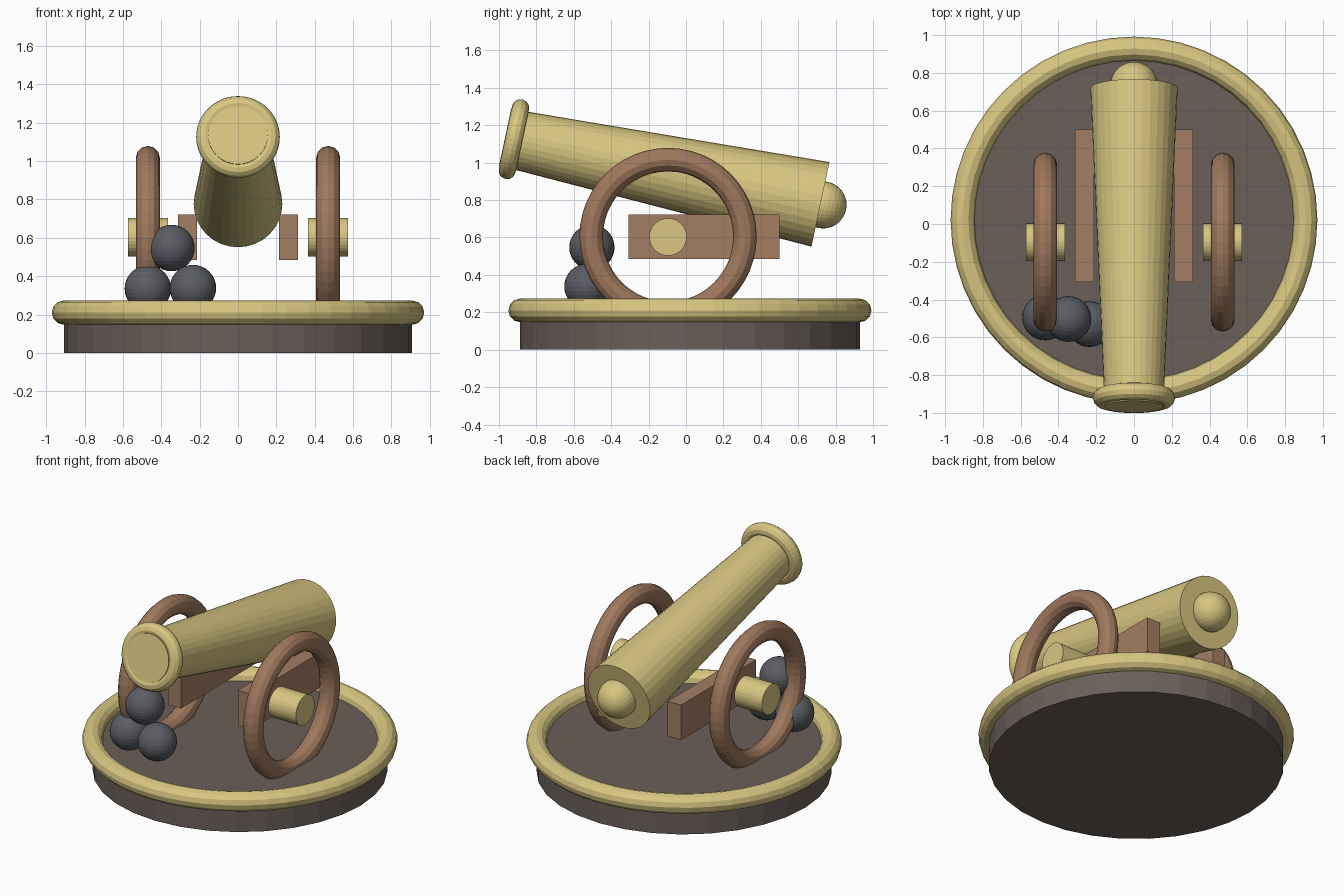
import bpy
import math
from mathutils import Vector

if "Cube" in bpy.data.objects:
    bpy.data.objects.remove(bpy.data.objects["Cube"])


def material(name, rgb):
    m = bpy.data.materials.new(name)
    m.diffuse_color = (*rgb, 1)
    m.use_nodes = True
    m.node_tree.nodes["Principled BSDF"].inputs["Base Color"].default_value = m.diffuse_color
    return m


BRASS = material("brass", (0.69, 0.57, 0.22))
WHEEL_WOOD = material("wheel wood", (0.35, 0.19, 0.11))
BEAM_WOOD = material("beam wood", (0.37, 0.21, 0.125))
STONE = material("dark stone", (0.145, 0.115, 0.102))
IRON = material("iron", (0.105, 0.11, 0.125))


def finish(name, mat):
    ob = bpy.context.object
    ob.name = name
    ob.data.materials.append(mat)
    return ob


def cone(name, mat, loc, r1, r2, depth, rot=(0, 0, 0), sides=32):
    bpy.ops.mesh.primitive_cone_add(vertices=sides, radius1=r1, radius2=r2,
                                    depth=depth, location=loc, rotation=rot)
    return finish(name, mat)


def ring(name, mat, loc, major, minor, rot=(0, 0, 0), segs=48):
    bpy.ops.mesh.primitive_torus_add(major_radius=major, minor_radius=minor,
                                     major_segments=segs, minor_segments=12,
                                     location=loc, rotation=rot)
    return finish(name, mat)


def ball(name, mat, loc, r, rot=(0, 0, 0)):
    bpy.ops.mesh.primitive_uv_sphere_add(segments=32, ring_count=16, radius=r,
                                         location=loc, rotation=rot)
    return finish(name, mat)


# Round stand with brass rim
cone("stand", STONE, (0, 0.021, 0.105), 0.908, 0.908, 0.21)
ring("stand_rim", BRASS, (0, 0.021, 0.21), 0.908, 0.063)

# Tapered barrel, tilted upward toward the front
TILT = math.radians(12)
LENGTH = 1.724
axis = Vector((0, -math.cos(TILT), math.sin(TILT)))
breech = Vector((0, 0.719, 0.777))
rot = (math.pi / 2 - TILT, 0, 0)
cone("barrel", BRASS, breech + axis * LENGTH / 2, 0.231, 0.155, LENGTH, rot)
ring("muzzle_ring", BRASS, breech + axis * 1.676, 0.172, 0.046, rot)
ball("breech_knob", BRASS, breech - axis * 0.014, 0.126, rot)

# Wheels, hubs and carriage beams on both sides
for side, s in (("left", -1), ("right", 1)):
    turn = (0, math.pi / 2, 0)
    ring(side + "_wheel", WHEEL_WOOD, (s * 0.47, -0.096, 0.605), 0.411, 0.063, turn)
    cone(side + "_hub", BRASS, (s * 0.469, -0.096, 0.603), 0.1, 0.1, 0.207, turn)
    bpy.ops.mesh.primitive_cube_add(size=1, location=(s * 0.263, 0.097, 0.603))
    beam = finish(side + "_beam", BEAM_WOOD)
    beam.scale = (0.1, 0.807, 0.238)

# Stacked cannonballs
for i, loc in enumerate([(-0.47, -0.495, 0.335), (-0.235, -0.53, 0.338),
                         (-0.347, -0.503, 0.547)]):
    ball(f"cannonball_{i + 1}", IRON, loc, 0.121)
